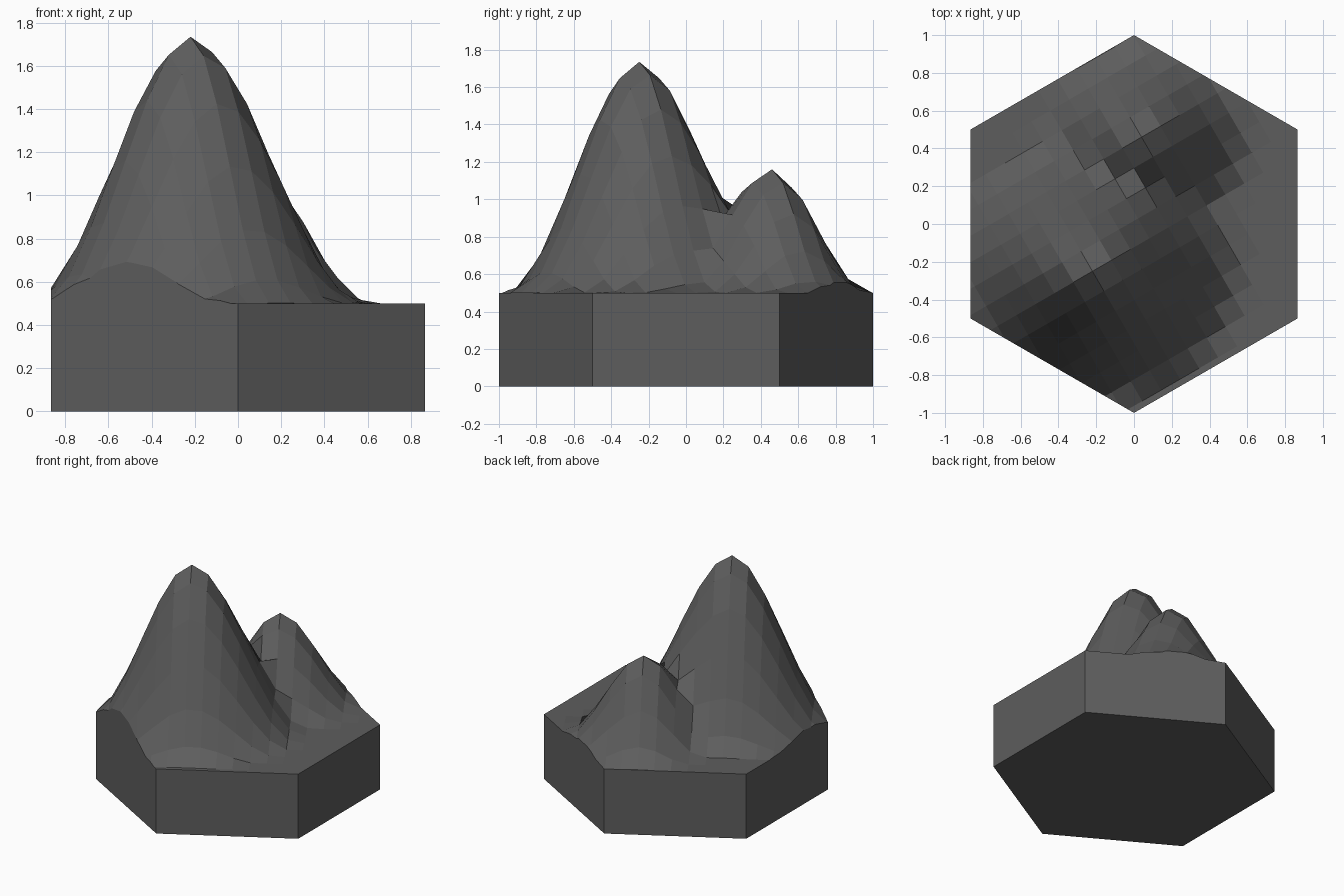
import bpy, bmesh, math
from mathutils import Vector

if "Cube" in bpy.data.objects:
    bpy.data.objects.remove(bpy.data.objects["Cube"])

BASE_H = 0.5
PEAK1 = Vector((-0.22, -0.25))
PEAK2 = Vector((0.04, 0.46))
U = Vector((math.cos(math.pi / 6), math.sin(math.pi / 6)))   # grid follows a hexagon side
V = Vector((-U.y, U.x))
DELTA = PEAK2 - PEAK1
STEP_U, STEP_V = DELTA.dot(U) / 5, DELTA.dot(V) / 4          # both summits land on vertices


def falloff(r, radius):
    t = max(0.0, 1 - r / radius)
    return t * t * (3 - 2 * t)


def height(p):
    # two rounded peaks, a bit wider toward +x, with a raised saddle between
    d1, d2 = p - PEAK1, p - PEAK2
    r1, r2 = d1.length, d2.length
    n1 = d1 / r1 if r1 > 1e-6 else Vector((0, 0))
    n2 = d2 / r2 if r2 > 1e-6 else Vector((0, 0))
    h1 = 1.235 * falloff(r1, 0.75 + 0.05 * max(0, n1.x) - 0.04 * max(0, -n1.y))
    h2 = 0.66 * falloff(r2, 0.5 + 0.08 * max(0, n2.x))
    return max(h1, h2) + 0.3 * min(h1, h2)


# terrain grid
bm = bmesh.new()
N = 20
grid = {}
for i in range(-N, N + 1):
    for j in range(-N, N + 1):
        p = PEAK1 + U * (i * STEP_U) + V * (j * STEP_V)
        grid[i, j] = bm.verts.new((p.x, p.y, BASE_H + height(p)))
for i in range(-N, N):
    for j in range(-N, N):
        bm.faces.new((grid[i, j], grid[i + 1, j], grid[i + 1, j + 1], grid[i, j + 1]))

# trim to the hexagon
apothem = math.cos(math.pi / 6)
for k in range(6):
    a = k * math.pi / 3
    n = Vector((math.cos(a), math.sin(a), 0))
    bmesh.ops.bisect_plane(bm, geom=bm.verts[:] + bm.edges[:] + bm.faces[:], dist=1e-5,
                           plane_co=n * apothem, plane_no=n, clear_outer=True)
bmesh.ops.remove_doubles(bm, verts=bm.verts[:], dist=1e-4)

# side walls and underside
rim = [e for e in bm.edges if e.is_boundary]
new = bmesh.ops.extrude_edge_only(bm, edges=rim)["geom"]
for v in new:
    if isinstance(v, bmesh.types.BMVert):
        v.co.z = 0
bmesh.ops.holes_fill(bm, edges=[e for e in bm.edges if e.is_boundary], sides=0)
bmesh.ops.recalc_face_normals(bm, faces=bm.faces[:])

mesh = bpy.data.meshes.new("mountain_tile")
bm.to_mesh(mesh)
bm.free()
obj = bpy.data.objects.new("mountain_tile", mesh)
bpy.context.collection.objects.link(obj)

# single stone colour
stone = bpy.data.materials.new("dark grey stone")
stone.diffuse_color = (0.11, 0.11, 0.11, 1)
stone.use_nodes = True
stone.node_tree.nodes["Principled BSDF"].inputs["Base Color"].default_value = stone.diffuse_color
mesh.materials.append(stone)
